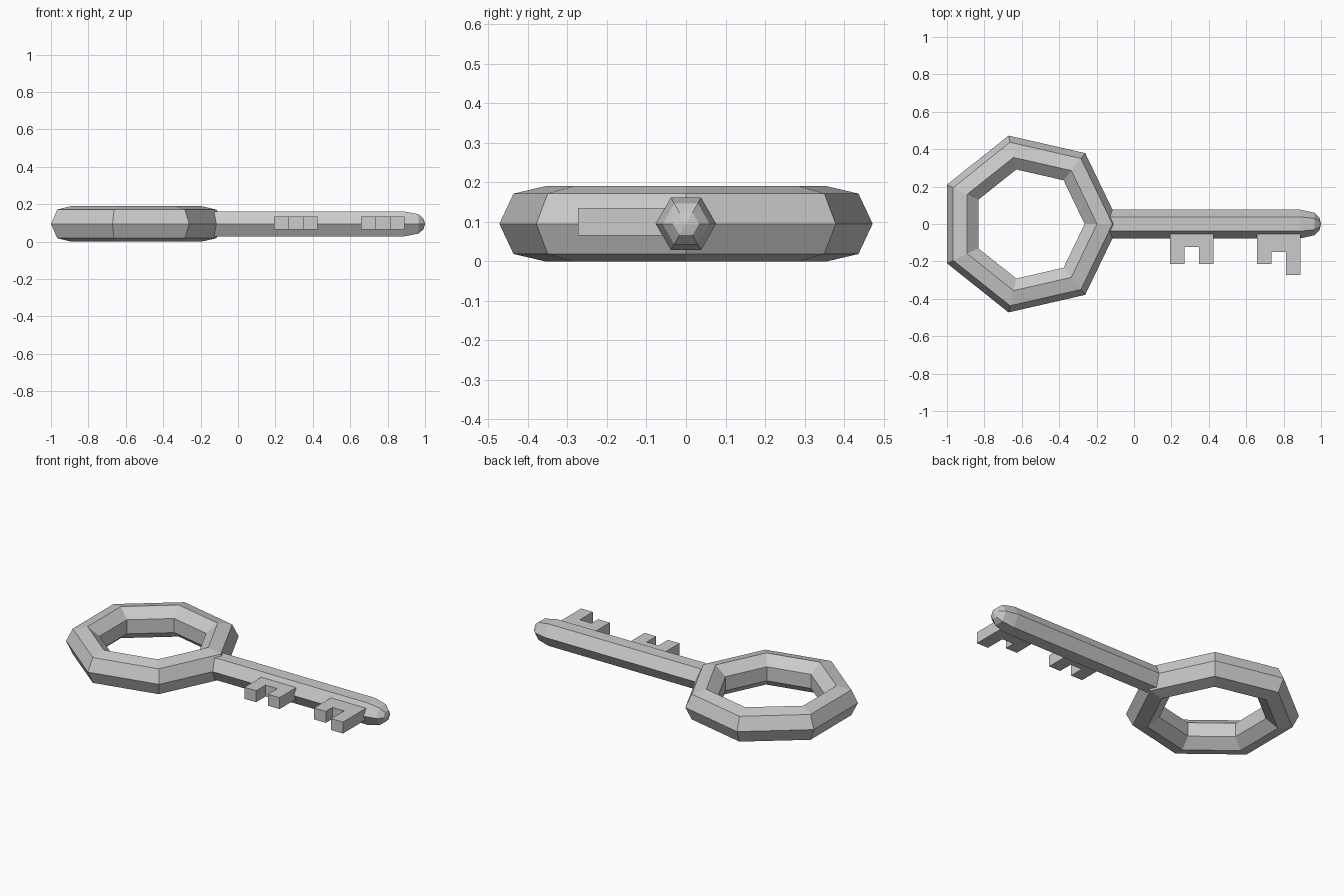
import bpy, bmesh, math

if "Cube" in bpy.data.objects:
    bpy.data.objects.remove(bpy.data.objects["Cube"])

ZC = 0.095  # mid height of the key


def finish(bm, name):
    bmesh.ops.recalc_face_normals(bm, faces=bm.faces)
    mesh = bpy.data.meshes.new(name)
    bm.to_mesh(mesh)
    bm.free()
    obj = bpy.data.objects.new(name, mesh)
    bpy.context.collection.objects.link(obj)
    return obj


def tooth(name, outline, z0=0.066, z1=0.135):
    """Extrude a flat outline upwards into a key tooth."""
    bm = bmesh.new()
    face = bm.faces.new([bm.verts.new((x, y, z0)) for x, y in outline])
    top = bmesh.ops.extrude_face_region(bm, geom=[face])
    verts = [v for v in top["geom"] if isinstance(v, bmesh.types.BMVert)]
    bmesh.ops.translate(bm, verts=verts, vec=(0, 0, z1 - z0))
    return finish(bm, name)


# Handle ring: seven-sided torus with a seven-sided section
bpy.ops.mesh.primitive_torus_add(
    major_segments=7, minor_segments=7, major_radius=0.387,
    minor_radius=0.0977, location=(-0.563, 0, ZC))
bpy.context.object.name = "handle_ring"

# Shaft: six-sided bar with a rounded tip, lofted along x
bm = bmesh.new()
rings = []
for x, r in [(-0.13, 0.0765), (0.89, 0.0765), (0.965, 0.060), (0.992, 0.033)]:
    rings.append([bm.verts.new((x, r * math.cos(i * math.pi / 3),
                                ZC + r * math.sin(i * math.pi / 3)))
                  for i in range(6)])
tip = bm.verts.new((1.0, 0, ZC))
bm.faces.new(rings[0])
for a, b in zip(rings, rings[1:]):
    for i in range(6):
        j = (i + 1) % 6
        bm.faces.new((a[i], a[j], b[j], b[i]))
for i in range(6):
    bm.faces.new((rings[-1][i], rings[-1][(i + 1) % 6], tip))
finish(bm, "shaft")

# Teeth: notched blocks, rooted inside the shaft
ROOT = -0.03
for name, x, notch, left, right in [("inner_tooth", 0.192, -0.123, -0.213, -0.213),
                                    ("end_tooth", 0.657, -0.150, -0.213, -0.273)]:
    a, b, c, d = (x + k * 0.078 for k in range(4))
    tooth(name, [(a, ROOT), (a, left), (b, left), (b, notch),
                 (c, notch), (c, right), (d, right), (d, ROOT)])
